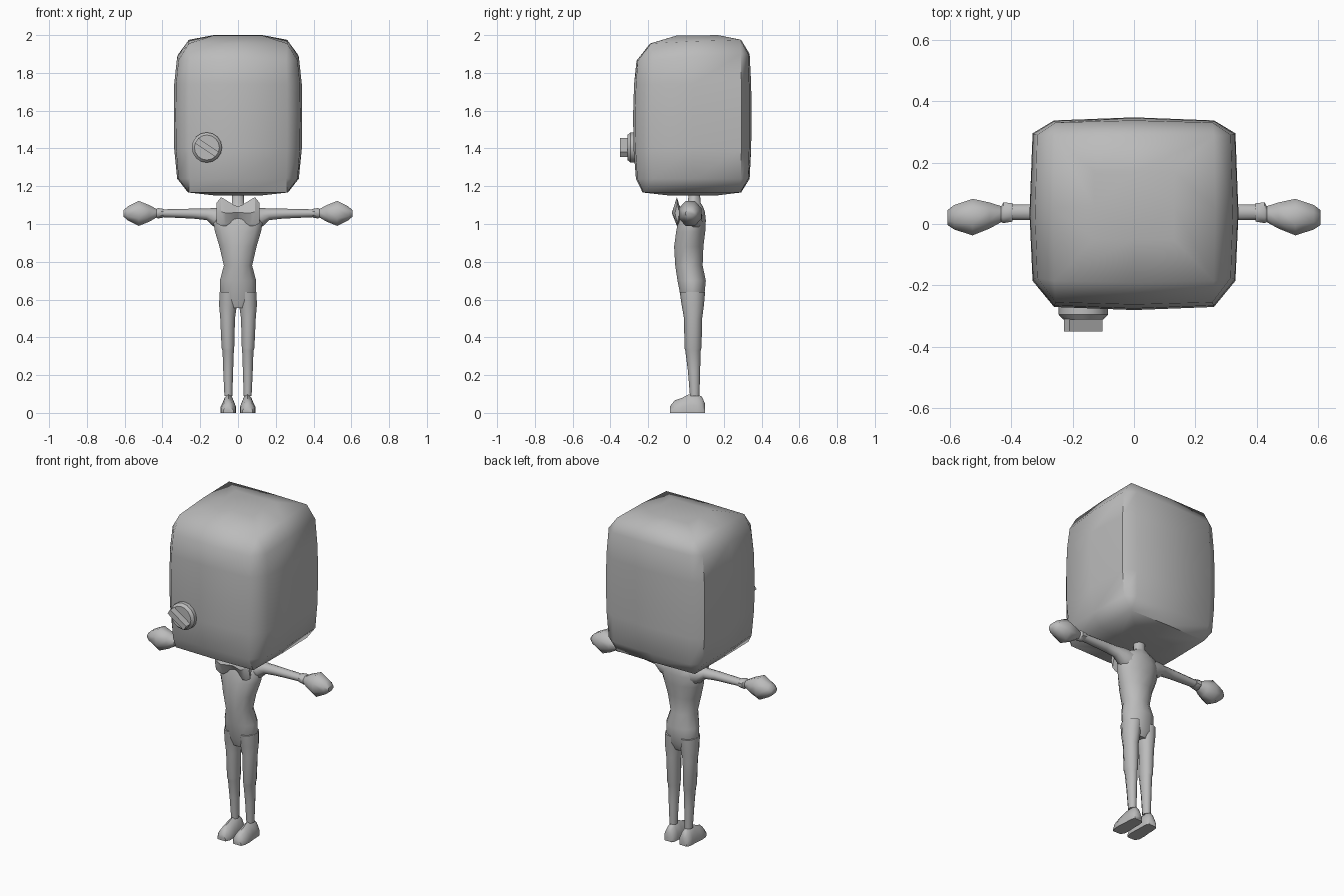
import bpy, bmesh, math
from mathutils import Matrix, Vector

grey = bpy.data.materials.new("plain grey")
grey.diffuse_color = (0.5, 0.5, 0.5, 1)


def finish(name, bm, angle=50):
    """Clean a bmesh, turn it into an object and shade it."""
    bmesh.ops.remove_doubles(bm, verts=bm.verts, dist=0.0005)
    bmesh.ops.recalc_face_normals(bm, faces=bm.faces)
    me = bpy.data.meshes.new(name)
    bm.to_mesh(me)
    bm.free()
    me.materials.append(grey)
    ob = bpy.data.objects.new(name, me)
    bpy.context.collection.objects.link(ob)
    bpy.ops.object.select_all(action='DESELECT')
    ob.select_set(True)
    bpy.context.view_layer.objects.active = ob
    bpy.ops.object.shade_smooth_by_angle(angle=math.radians(angle))
    return ob


def loft(name, rings, angle=50, mirror=False):
    """Skin a list of equal-length point rings, capping both ends."""
    bm = bmesh.new()
    rows = [[bm.verts.new(p) for p in r] for r in rings]
    n = len(rows[0])
    for a, b in zip(rows, rows[1:]):
        for i in range(n):
            j = (i + 1) % n
            bm.faces.new((a[i], a[j], b[j], b[i]))
    bm.faces.new(rows[0])
    bm.faces.new(rows[-1])
    if mirror:
        copy = bmesh.ops.duplicate(bm, geom=bm.verts[:] + bm.edges[:] + bm.faces[:])
        for v in copy["geom"]:
            if isinstance(v, bmesh.types.BMVert):
                v.co.x *= -1
    return finish(name, bm, angle)


def oval(lo, hi, n=10):
    """Unit-circle points stretched to fill a rectangle."""
    c = [(p + q) / 2 for p, q in zip(lo, hi)]
    r = [(q - p) / 2 for p, q in zip(lo, hi)]
    grow = 1 / math.cos(math.pi / n)
    return [(c[0] + r[0] * grow * math.cos((i + .5) * math.tau / n),
             c[1] + r[1] * grow * math.sin((i + .5) * math.tau / n)) for i in range(n)]


def upright(z, x0, x1, y0, y1, n=10):
    return [(x, y, z) for x, y in oval((x0, y0), (x1, y1), n)]


def sideways(x, y0, y1, z0, z1, n=10):
    return [(x, y, z) for y, z in oval((y0, z0), (y1, z1), n)]


# Head: rounded box, with a deeper bevel along the top front
def head_ring(z, hx, yf, yb, cx, cf, cb, bow, drop=0.0):
    """cx, cf, cb are the corner bevel sizes; bow bulges the middle points."""
    ym = (yf + yb) / 2
    half = [(0, yf - bow), (hx - cx, yf), (hx, yf + cf), (hx + bow, ym),
            (hx, yb - cb), (hx - cx, yb), (0, yb + bow)]
    pts = half + [(-x, y) for x, y in half[-2:0:-1]]
    return [(x, y, z - drop * max(0, min(1, (0.2 - y) / 0.4))) for x, y in pts]


loft("head", [
    head_ring(1.152, 0.13, -0.10, 0.17, 0, 0, 0, 0),
    head_ring(1.167, 0.26, -0.225, 0.287, 0, 0, 0, 0.005),
    head_ring(1.24, 0.315, -0.258, 0.33, 0.06, 0.08, 0.04, 0.007),
    head_ring(1.40, 0.328, -0.268, 0.335, 0.068, 0.084, 0.042, 0.01),
    head_ring(1.58, 0.33, -0.27, 0.337, 0.07, 0.085, 0.042, 0.01),
    head_ring(1.74, 0.328, -0.265, 0.335, 0.068, 0.084, 0.042, 0.01),
    head_ring(1.90, 0.315, -0.255, 0.33, 0.06, 0.08, 0.04, 0.007, 0.035),
    head_ring(1.975, 0.26, -0.185, 0.287, 0, 0, 0, 0.005, 0.02),
    head_ring(2.0, 0.13, -0.05, 0.17, 0, 0, 0, 0, 0.004),
])

# Dial on the lower front corner of the head: tapered disc and slanted grip
KNOB_X, KNOB_Z = -0.165, 1.405


def disc(y, r, n=16):
    return [(KNOB_X + r * math.cos(i * math.tau / n), y,
             KNOB_Z + r * math.sin(i * math.tau / n)) for i in range(n)]


loft("dial_base", [disc(-0.24, 0.08), disc(-0.295, 0.08), disc(-0.31, 0.066)], 35)
bm = bmesh.new()
bmesh.ops.create_cube(bm, size=1, matrix=Matrix.Translation((KNOB_X, -0.3225, KNOB_Z))
                      @ Matrix.Rotation(math.radians(34), 4, 'Y')
                      @ Matrix.Diagonal((0.13, 0.055, 0.032, 1)))
finish("dial_grip", bm, 30)

# Torso and neck: z, half width, front y, back y
loft("torso", [upright(z, -w, w, f, b, 12) for z, w, f, b in [
    (0.555, 0.06, -0.01, 0.075), (0.60, 0.097, -0.025, 0.095), (0.70, 0.096, -0.045, 0.105),
    (0.78, 0.075, -0.057, 0.088), (0.88, 0.098, -0.063, 0.092), (0.96, 0.122, -0.052, 0.102),
    (1.02, 0.132, -0.04, 0.105), (1.065, 0.115, -0.022, 0.10), (1.092, 0.06, 0.0, 0.09),
    (1.11, 0.032, 0.01, 0.078), (1.18, 0.03, 0.015, 0.072)]])

# Legs: z, inner x, outer x, front y, back y
loft("legs", [upright(*r) for r in [
    (0.09, 0.03, 0.072, 0.022, 0.07), (0.22, 0.026, 0.078, 0.012, 0.073),
    (0.33, 0.022, 0.082, -0.002, 0.076), (0.345, 0.02, 0.087, -0.006, 0.08),
    (0.50, 0.016, 0.094, -0.008, 0.083), (0.57, 0.006, 0.10, -0.02, 0.092),
    (0.64, 0.0, 0.098, -0.03, 0.098)]], mirror=True)

# Shoes, from heel to toe: y, inner x, outer x, height


def shoe_slice(y, x0, x1, h):
    t = (x1 - x0) * 0.25
    return [(x0, y, 0), (x1, y, 0), (x1, y, h * 0.4), (x1 - t, y, h * 0.85),
            ((x0 + x1) / 2, y, h), (x0 + t, y, h * 0.85), (x0, y, h * 0.4)]


loft("shoes", [shoe_slice(*r) for r in [
    (0.10, 0.025, 0.075, 0.05), (0.085, 0.016, 0.084, 0.085), (0.06, 0.014, 0.086, 0.10),
    (0.015, 0.013, 0.088, 0.098), (-0.02, 0.011, 0.092, 0.08), (-0.06, 0.013, 0.09, 0.066),
    (-0.085, 0.025, 0.078, 0.035)]], mirror=True)

# Arms: x, front y, back y, bottom z, top z
loft("arms", [sideways(*r) for r in [
    (0.06, -0.015, 0.09, 0.96, 1.085), (0.125, 0.0, 0.085, 0.985, 1.083),
    (0.165, 0.008, 0.072, 1.022, 1.08), (0.24, 0.01, 0.067, 1.03, 1.08),
    (0.42, 0.014, 0.062, 1.038, 1.076)]], mirror=True)

# Mitten hands with a flared cuff
loft("hands", [sideways(*r, 8) for r in [
    (0.395, 0.008, 0.068, 1.034, 1.08), (0.425, 0.003, 0.07, 1.029, 1.085),
    (0.432, 0.006, 0.058, 1.034, 1.08), (0.47, -0.015, 0.07, 1.012, 1.1),
    (0.525, -0.037, 0.082, 0.99, 1.122), (0.585, -0.018, 0.062, 1.02, 1.092),
    (0.607, -0.003, 0.045, 1.04, 1.072)]], mirror=True)


# Bow tie: pinched in the middle, ridged wings
def bow_slice(x, z0, z1, yf, yb):
    zm = (z0 + z1) / 2
    ym = (yf + yb) / 2
    return [(x, yf, zm), (x, ym, z1), (x, yb, zm), (x, ym, z0)]


loft("bow_tie", [bow_slice(*r) for r in [
    (0, 1.025, 1.095, -0.055, -0.01), (0.018, 1.022, 1.098, -0.06, -0.01),
    (0.065, 0.988, 1.128, -0.075, -0.02), (0.09, 0.99, 1.142, -0.072, -0.025),
    (0.115, 1.005, 1.11, -0.058, -0.035)]], 30, mirror=True)
